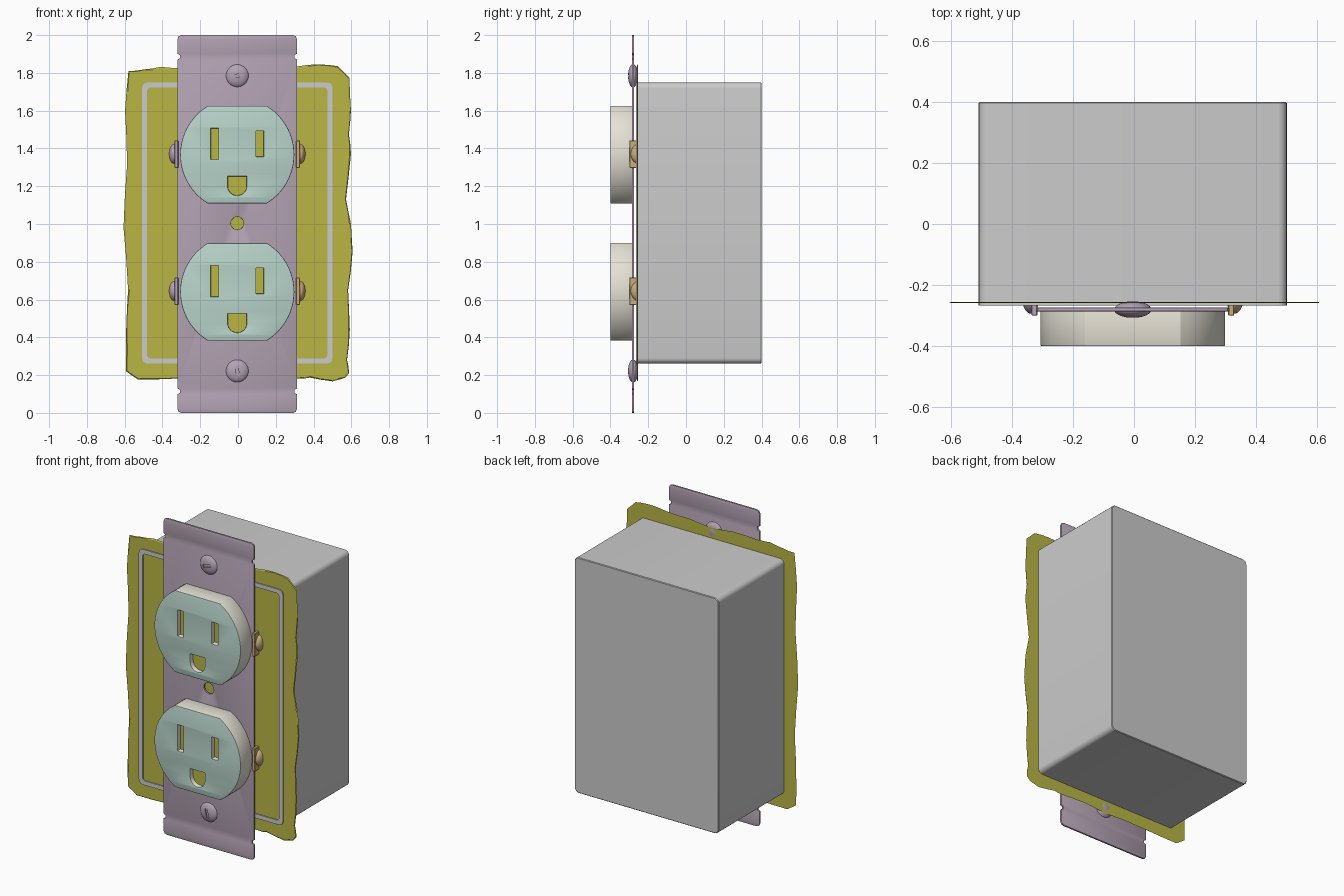
import bpy, bmesh, math, random
from mathutils import Matrix, Vector

if "Cube" in bpy.data.objects:
    bpy.data.objects.remove(bpy.data.objects["Cube"])

random.seed(4)
CX = -0.004            # device sits a hair left of centre
CENTRES = (1.367, 0.641)


def material(name, rgb):
    m = bpy.data.materials.new(name)
    m.diffuse_color = (*rgb, 1)
    m.use_nodes = True
    m.node_tree.nodes["Principled BSDF"].inputs["Base Color"].default_value = m.diffuse_color
    return m


GREEN = material("pale_green", (0.48, 0.66, 0.59))
CREAM = material("cream", (0.78, 0.75, 0.66))
OLIVE = material("olive", (0.49, 0.47, 0.06))
PINK = material("pink", (0.60, 0.20, 0.52))
MAUVE = material("mauve", (0.46, 0.37, 0.46))
GOLD = material("gold", (0.60, 0.42, 0.20))


def finish(name, bm, mats=(), smooth=True):
    bmesh.ops.remove_doubles(bm, verts=bm.verts, dist=1e-5)
    bmesh.ops.recalc_face_normals(bm, faces=bm.faces)
    mesh = bpy.data.meshes.new(name)
    bm.to_mesh(mesh)
    bm.free()
    mesh.materials.clear()
    for m in mats:
        mesh.materials.append(m)
    ob = bpy.data.objects.new(name, mesh)
    bpy.context.collection.objects.link(ob)
    if smooth:
        bpy.ops.object.select_all(action='DESELECT')
        ob.select_set(True)
        bpy.context.view_layer.objects.active = ob
        bpy.ops.object.shade_smooth_by_angle()
    return ob


def prism(name, loops, front, back, bevel, mats):
    """Outline with holes in x-z, extruded along y with rounded edges."""
    cu = bpy.data.curves.new(name + "_profile", 'CURVE')
    cu.dimensions, cu.fill_mode = '2D', 'BOTH'
    cu.extrude = (back - front) / 2 - bevel
    cu.bevel_depth, cu.offset, cu.bevel_resolution = bevel, -bevel, 1
    for loop in loops:
        sp = cu.splines.new('POLY')
        sp.points.add(len(loop) - 1)
        for p, (x, z) in zip(sp.points, loop):
            p.co = (x + CX, z, 0, 1)
        sp.use_cyclic_u = True
    tmp = bpy.data.objects.new(name + "_profile", cu)
    bpy.context.collection.objects.link(tmp)
    dg = bpy.context.evaluated_depsgraph_get()
    mesh = bpy.data.meshes.new_from_object(tmp.evaluated_get(dg))
    bm = bmesh.new()
    bm.from_mesh(mesh)
    bpy.data.objects.remove(tmp)
    bpy.data.meshes.remove(mesh)
    bm.transform(Matrix.Translation((0, (front + back) / 2, 0)) @ Matrix.Rotation(math.pi / 2, 4, 'X'))
    for f in bm.faces:
        f.material_index = 0
    return finish(name, bm, mats)


def loft(loops):
    """Bridge equal-length loops and cap both ends."""
    bm = bmesh.new()
    rings = [[bm.verts.new(p) for p in loop] for loop in loops]
    for a, b in zip(rings, rings[1:]):
        for i in range(len(a)):
            j = (i + 1) % len(a)
            bm.faces.new((a[i], a[j], b[j], b[i]))
    caps = [bm.faces.new(rings[0]), bm.faces.new(rings[-1])]
    return bm, caps


def rounded_rect(w, h, r, y, z):
    pts = []
    for k, (sx, sz) in enumerate(((1, 1), (-1, 1), (-1, -1), (1, -1))):
        for s in range(6):
            a = (k + s / 5) * math.pi / 2
            pts.append((CX + sx * (w - r) + r * math.cos(a), y, z + sz * (h - r) + r * math.sin(a)))
    return pts


def box(name, x, y, z, size, mats, turn=0, bevel=0):
    bm = bmesh.new()
    bmesh.ops.create_cube(bm, size=1, matrix=Matrix.Translation((x, y, z))
                          @ Matrix.Rotation(-turn, 4, 'Y') @ Matrix.Diagonal((*size, 1)))
    if bevel:
        bmesh.ops.bevel(bm, geom=bm.edges[:], offset=bevel, segments=1, affect='EDGES')
    return finish(name, bm, mats, False)


def dome(name, x, y, z, radii, mats, axis):
    bm = bmesh.new()
    bmesh.ops.create_uvsphere(bm, u_segments=32, v_segments=16, radius=1)
    bm.transform(Matrix.Translation((x, y, z)) @ Matrix.Diagonal((*radii, 1))
                 @ Matrix.Rotation(math.pi / 2, 4, axis))
    return finish(name, bm, mats)


# Hollow box, open at the front
MID, HW, HH = 1.005, 0.504, 0.744
bm, _ = loft([rounded_rect(HW - 0.027, HH - 0.027, 0.018, 0.373, MID),
              rounded_rect(HW - 0.027, HH - 0.027, 0.018, -0.266, MID),
              rounded_rect(HW, HH, 0.03, -0.266, MID),
              rounded_rect(HW, HH, 0.03, 0.396, MID),
              rounded_rect(HW - 0.004, HH - 0.004, 0.026, 0.40, MID)])
finish("wall_box", bm)

# Torn wall sheet: the front face is slightly smaller, leaving a ragged rim
outline = [(-.58, 1.81), (-.5, 1.818), (-.41, 1.832), (-.32, 1.825), (-.15, 1.83), (0, 1.815),
           (.15, 1.83), (.32, 1.835), (.43, 1.845), (.53, 1.835), (.59, 1.775), (.598, 1.6),
           (.587, 1.475), (.598, 1.37), (.572, 1.13), (.598, 1.0), (.607, .855), (.583, .65),
           (.592, .44), (.577, .28), (.588, .21), (.565, .185), (.5, .167), (.38, .187),
           (.32, .182), (.15, .19), (0, .178), (-.15, .185), (-.32, .182), (-.53, .177),
           (-.592, .22), (-.592, .44), (-.582, .65), (-.606, .98), (-.587, 1.315), (-.598, 1.6)]
ragged = []
for (x0, z0), (x1, z1) in zip(outline, outline[1:] + outline[:1]):
    ragged.append((x0, z0))
    ragged.append(((x0 + x1) / 2 + random.uniform(-.003, .003), (z0 + z1) / 2 + random.uniform(-.003, .003)))
front = []
for x, z in ragged:
    k = random.uniform(.004, .014)
    front.append((x * (1 - k), -0.259, 1 + (z - 1) * (1 - k * .7)))
bm, caps = loft([front, [(x, -0.255, z) for x, z in ragged]])
for f in bm.faces:
    f.material_index = 1
for f in caps:
    f.material_index = 0
finish("wall_sheet", bm, (OLIVE, PINK), False)

# Mounting strap with rounded corners, break-off notches and a centre hole
w = 0.317
quarter = [(w - .022, 0), (w - .007, .006), (w, .022), (w, .098), (w - .014, .106), (w - .014, .122), (w, .13)]
right = quarter + [(x, 2 - z) for x, z in reversed(quarter)]
strap = right + [(-x, z) for x, z in reversed(right)]
hole = [(.034 * math.cos(i * math.pi / 12), 1.004 + .034 * math.sin(i * math.pi / 12)) for i in range(24)]
prism("mounting_strap", [strap, hole], -0.286, -0.274, 0.002, (MAUVE,))


def rect(x0, x1, z0, z1):
    return [(x0, z0), (x1, z0), (x1, z1), (x0, z1)]


for label, cz in zip(("upper", "lower"), CENTRES):
    # Receptacle: circle with flat top and bottom, three openings
    R, H = 0.302, 0.2585
    a = math.asin(H / R)
    arc = [(R * math.cos(-a + 2 * a * i / 28), R * math.sin(-a + 2 * a * i / 28)) for i in range(29)]
    face = arc + [(-x, z) for x, z in reversed(arc)]
    ground = [(.05, -.115), (-.05, -.115)] + [
        (-.05 * math.cos(math.pi * i / 12), -.166 - .05 * math.sin(math.pi * i / 12)) for i in range(13)]
    loops = [face, rect(-.139, -.100, -.025, .139), rect(.100, .140, -.010, .125), ground]
    ob = prism(label + "_receptacle", [[(x, z + cz) for x, z in lp] for lp in loops],
               -0.40, -0.276, 0.005, (CREAM, GREEN))
    for p in ob.data.polygons:
        p.material_index = int(p.normal.y < -0.9)
    # Floor seen through the openings
    box(label + "_slot_floor", CX, -0.33, cz - .03, (.36, .08, .40), (OLIVE,))

    # Terminal screws and plates on both sides
    for side, s, mat in (("left", -1, MAUVE), ("right", 1, GOLD)):
        box(f"{label}_{side}_terminal_plate", CX + s * .322, -0.235, cz + .003, (.02, .13, .146), (mat,), bevel=.003)
        dome(f"{label}_{side}_terminal_screw", CX + s * .334, -0.237, cz + .004, (.029, .056, .056), (mat,), 'Y')

# Slotted mounting screws
for label, z, turn in (("top", 1.785, .25), ("bottom", .222, 1.8)):
    screw = dome(label + "_mounting_screw", CX, -0.28, z, (.061, .027, .061), (MAUVE,), 'X')
    cutter = box(label + "_slot_cutter", CX, -0.31, z, (.056, .024, .016), (MAUVE,), turn)
    cutter.hide_render = True
    cutter.display_type = 'WIRE'
    mod = screw.modifiers.new("slot", 'BOOLEAN')
    mod.object, mod.operation = cutter, 'DIFFERENCE'
